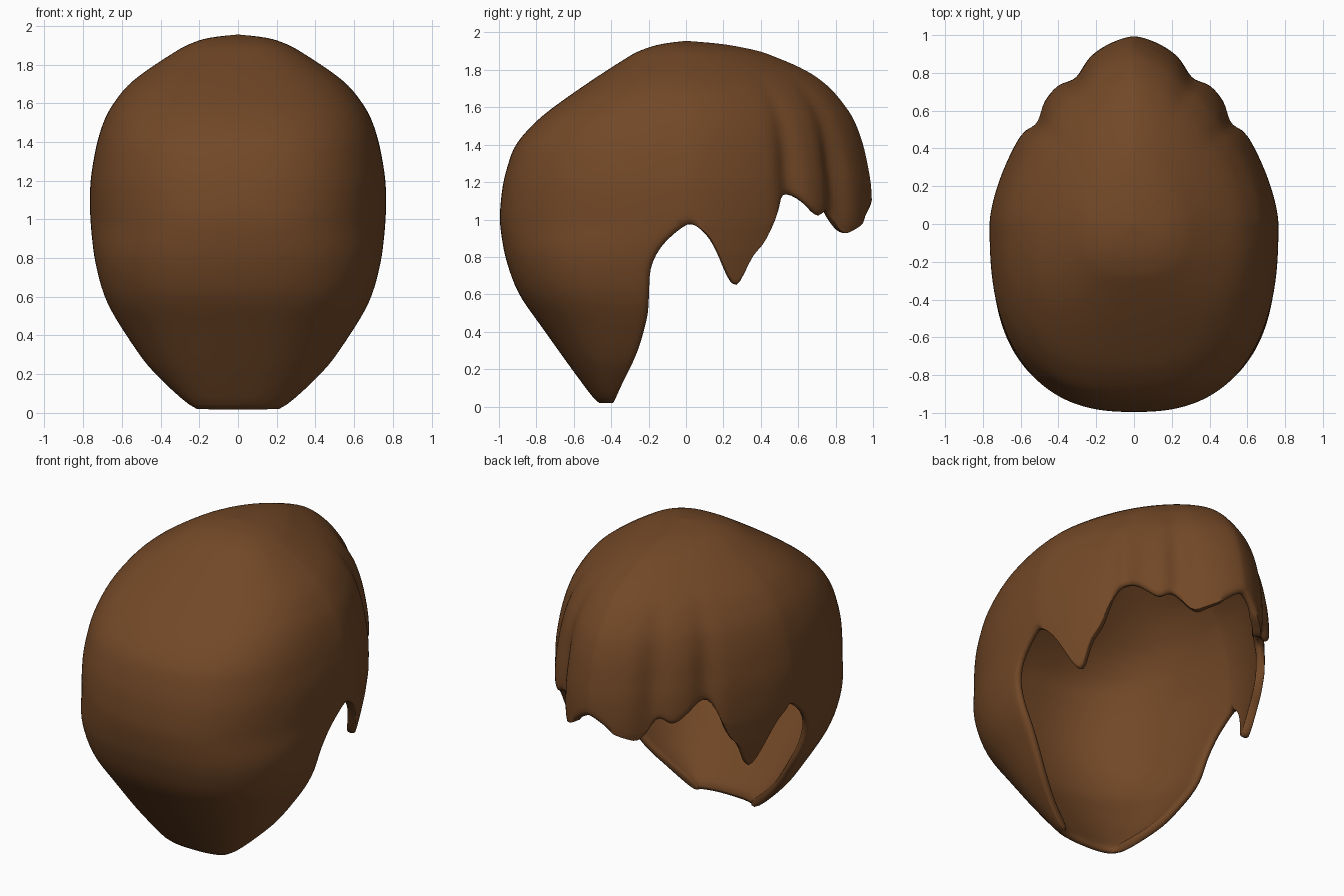
import bpy, bmesh, math

if "Cube" in bpy.data.objects:
    bpy.data.objects.remove(bpy.data.objects["Cube"])

# Section sizes by height: z, half width, front reach (+y), back reach (-y)
SECTIONS = [
    (0.00, .20, .90, -.46), (0.05, .27, .90, -.50), (0.24, .47, .92, -.64),
    (0.48, .63, .93, -.81), (0.60, .695, .94, -.90), (0.80, .745, .95, -.97),
    (1.00, .765, 1.0, -1.0), (1.20, .765, .99, -.98), (1.40, .73, .95, -.92),
    (1.55, .68, .895, -.78), (1.70, .57, .78, -.57), (1.80, .43, .65, -.42),
    (1.90, .27, .40, -.26), (1.94, .16, .20, -.14), (1.955, 0, 0, 0)]
# Side edge of the nape: z, y
NAPE_EDGE = [(0, -.39), (.12, -.34), (.22, -.28), (.33, -.24), (.48, -.20),
             (.75, -.19), (.87, -.13), (.93, -.05), (.97, 0)]
# Jagged fringe hem: y, z
HEM = [(0, .97), (.05, .97), (.11, .93), (.19, .82), (.23, .70), (.29, .62),
       (.32, .65), (.36, .81), (.41, .82), (.45, .90), (.50, 1.05), (.55, 1.14),
       (.60, 1.13), (.73, 1.0), (.80, 1.07), (.87, .91), (.95, .97), (1, 1.07)]
TOP, SIDE = 1.955, .97
COLS, UP, LOW = 64, 22, 12


def lerp(table, t, k=1):
    if t <= table[0][0]:
        return table[0][k]
    for a, b in zip(table, table[1:]):
        if t <= b[0]:
            return a[k] + (b[k] - a[k]) * (t - a[0]) / (b[0] - a[0])
    return table[-1][k]


def smooth(table, t, k):
    return sum(lerp(table, t + d, k) for d in (-.03, 0, .03)) / 3 if .05 < t < 1.85 else lerp(table, t, k)


def front_ratio(th):
    return max(0, math.sin(th)) ** (2 / 1.55)


def point(th, z):
    w, yf, yb = (smooth(SECTIONS, z, k) for k in (1, 2, 3))
    c, s = max(0, math.cos(th)), abs(math.sin(th))
    if th > 1e-6:
        r = front_ratio(th)
        # grooves between the fringe locks, fading towards the crown
        g = sum(math.exp(-((r - m) / .05) ** 2) for m in (.57, .82))
        f = 1 - .055 * g * max(0, min(1, (1.8 - z) / .5))
        return (w * c ** (2 / 1.55) * f, yf * r * f, z)
    yc = lerp(NAPE_EDGE, z)
    return (w * c ** .8, yc + (yb - yc) * s ** .8, z)


# Half shell: columns run from the back centre round the side to the fringe centre
bm = bmesh.new()
grid = []
for i in range(COLS + 1):
    th = math.pi * (i / COLS - .5)
    hem = lerp(HEM, front_ratio(th)) if th > 1e-6 else 0
    mid = max(SIDE, hem)
    zs = [mid + (TOP - mid) * math.cos(math.pi / 2 * j / UP) for j in range(UP + 1)]
    upper = [bm.verts.new(point(th, z)) for z in zs]
    end = min(mid, hem)
    lower = [bm.verts.new(point(th, mid + (end - mid) * j / LOW)) for j in range(LOW + 1)]
    # the side column has both a long nape edge and a short fringe edge
    grid.append((upper, lower))


def skin(a, b):
    for j in range(len(a) - 1):
        bm.faces.new((a[j], a[j + 1], b[j + 1], b[j]))


for i in range(COLS):
    skin(grid[i][0], grid[i + 1][0])
    if i != COLS // 2:
        skin(grid[i][1], grid[i + 1][1])
bmesh.ops.remove_doubles(bm, verts=bm.verts, dist=.0008)
bmesh.ops.dissolve_degenerate(bm, edges=bm.edges, dist=.0005)
for v in bm.verts:
    if v.co.x < .001:
        v.co.x = 0

mesh = bpy.data.meshes.new("hair")
bm.to_mesh(mesh)
bm.free()
hair = bpy.data.objects.new("hair", mesh)
bpy.context.collection.objects.link(hair)

# Mirror, give the shell thickness and round its rim
mirror = hair.modifiers.new("mirror", 'MIRROR')
mirror.merge_threshold = .002
shell = hair.modifiers.new("thickness", 'SOLIDIFY')
shell.thickness, shell.offset = .05, -1
sub = hair.modifiers.new("round", 'SUBSURF')
sub.levels = sub.render_levels = 1

# Brown hair colour
mat = bpy.data.materials.new("brown_hair")
mat.diffuse_color = (.17, .065, .02, 1)
mat.use_nodes = True
mat.node_tree.nodes["Principled BSDF"].inputs["Base Color"].default_value = mat.diffuse_color
mesh.materials.append(mat)
for p in mesh.polygons:
    p.use_smooth = True
